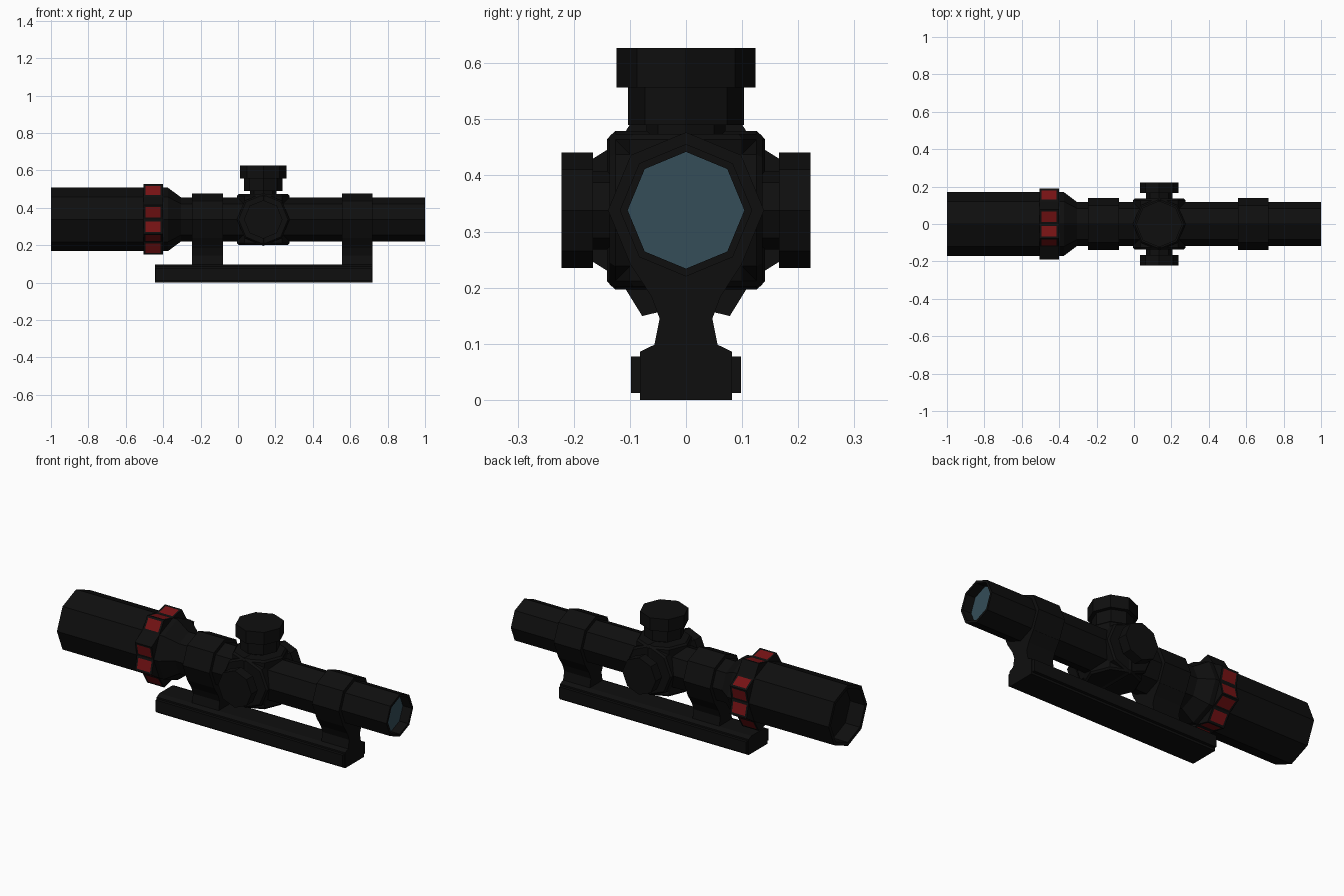
import bpy, bmesh
from math import sin, cos, tau
from mathutils import Vector

cube = bpy.data.objects.get("Cube")
if cube:
    bpy.data.objects.remove(cube)


def material(name, r, g, b):
    m = bpy.data.materials.new(name)
    m.use_nodes = True
    m.diffuse_color = (r, g, b, 1)
    bsdf = m.node_tree.nodes["Principled BSDF"]
    bsdf.inputs["Base Color"].default_value = (r, g, b, 1)
    bsdf.inputs["Roughness"].default_value = 0.7
    return m


BLACK = material("matte black", 0.0045, 0.0045, 0.0045)
RED = material("dark red", 0.18, 0.006, 0.007)
GLASS = material("blue grey glass", 0.035, 0.075, 0.098)
AXIS_Z = 0.338      # height of the optical axis
TURRET_X = 0.135    # centre of the adjustment turrets


def finish(name, bm, *mats):
    bmesh.ops.recalc_face_normals(bm, faces=bm.faces)
    mesh = bpy.data.meshes.new(name)
    bm.to_mesh(mesh)
    bm.free()
    for m in mats:
        mesh.materials.append(m)
    obj = bpy.data.objects.new(name, mesh)
    bpy.context.collection.objects.link(obj)
    return obj


def lathe(profile, axis, centre, sides=8, valley=1.0):
    """Faceted turned solid from (distance, radius) pairs along an axis."""
    frames = {"x": ("x", "y", "z"), "y": ("y", "x", "z"), "z": ("z", "x", "y")}
    unit = {"x": Vector((1, 0, 0)), "y": Vector((0, 1, 0)), "z": Vector((0, 0, 1))}
    along, u, v = (unit[k] for k in frames[axis])
    bm = bmesh.new()
    rings = []
    for d, r in profile:
        ring = []
        for i in range(sides):
            a = tau * i / sides
            rr = r * (valley if i % 2 == 0 else 1)
            ring.append(bm.verts.new(Vector(centre) + along * d + (u * cos(a) + v * sin(a)) * rr))
        rings.append(ring)
    walls = []
    for a, b in zip(rings, rings[1:]):
        for i in range(sides):
            j = (i + 1) % sides
            walls.append(bm.faces.new((a[i], a[j], b[j], b[i])))
    bm.faces.new(rings[0])
    bm.faces.new(rings[-1])
    return bm, walls


def prism(name, half, x0, x1):
    """Extrude a mirrored (y, z) half profile from x0 to x1."""
    bm = bmesh.new()
    outline = half + [(-y, z) for y, z in reversed(half)]
    face = bm.faces.new([bm.verts.new((x0, y, z)) for y, z in outline])
    ext = bmesh.ops.extrude_face_region(bm, geom=[face])
    verts = [g for g in ext["geom"] if isinstance(g, bmesh.types.BMVert)]
    bmesh.ops.translate(bm, verts=verts, vec=(x1 - x0, 0, 0))
    return finish(name, bm, BLACK)


# Main tube with recessed ends
axis_point = (0, 0, AXIS_Z)
bm, _ = lathe([(-0.91, 0.15), (-1, 0.15), (-1, 0.17), (-0.375, 0.17), (-0.305, 0.118),
               (1, 0.118), (1, 0.104), (0.945, 0.104)], "x", axis_point)
finish("scope_tube", bm, BLACK)

# Lenses
for name, x, r in (("objective_lens", -0.91, 0.15), ("eyepiece_lens", 0.94, 0.104)):
    bm, _ = lathe([(x, r), (x + 0.006, r)], "x", axis_point)
    finish(name, bm, GLASS)

# Scalloped ring with inset red patches; two facets stay plain
bm, walls = lathe([(-0.506, 0.204), (-0.402, 0.204)], "x", axis_point, 16, 0.17 / 0.204)
patches = [f for i, f in enumerate(walls) if i not in (2, 6)]
bmesh.ops.recalc_face_normals(bm, faces=bm.faces)
bmesh.ops.inset_individual(bm, faces=patches, thickness=0.016)
for f in patches:
    f.material_index = 1
finish("scalloped_ring", bm, BLACK, RED)

# Turret housing: two crossing drums
for name, axis in (("housing_vertical", "z"), ("housing_cross", "y")):
    bm, _ = lathe([(-0.136, 0.132), (-0.126, 0.141), (0.126, 0.141), (0.136, 0.132)],
                  axis, (TURRET_X, 0, AXIS_Z))
    finish(name, bm, BLACK)

# Top turret
bm, _ = lathe([(0.46, 0.07), (0.49, 0.07), (0.49, 0.103), (0.557, 0.103),
               (0.557, 0.124), (0.627, 0.124)], "z", (TURRET_X, 0, 0))
finish("top_turret", bm, BLACK)

# Side turrets
for name, s in (("left_turret", 1), ("right_turret", -1)):
    bm, _ = lathe([(s * 0.12, 0.07), (s * 0.166, 0.07), (s * 0.166, 0.103), (s * 0.222, 0.103)],
                  "y", (TURRET_X, 0, AXIS_Z))
    finish(name, bm, BLACK)

# Mount rings with flared posts
for name, x0, x1 in (("front_mount", -0.245, -0.08), ("rear_mount", 0.555, 0.72)):
    bm, _ = lathe([(x0, 0.139), (x1, 0.139)], "x", axis_point)
    finish(name + "_ring", bm, BLACK)
    prism(name + "_post", [(0.058, 0.09), (0.047, 0.145), (0.062, 0.185), (0.098, 0.24)], x0, x1)

# Base rail and its side strips
prism("base_rail", [(0.082, 0), (0.082, 0.086), (0.057, 0.098)], -0.445, 0.72)
prism("rail_side_strips", [(0.098, 0.012), (0.098, 0.077)], -0.44, 0.715)
